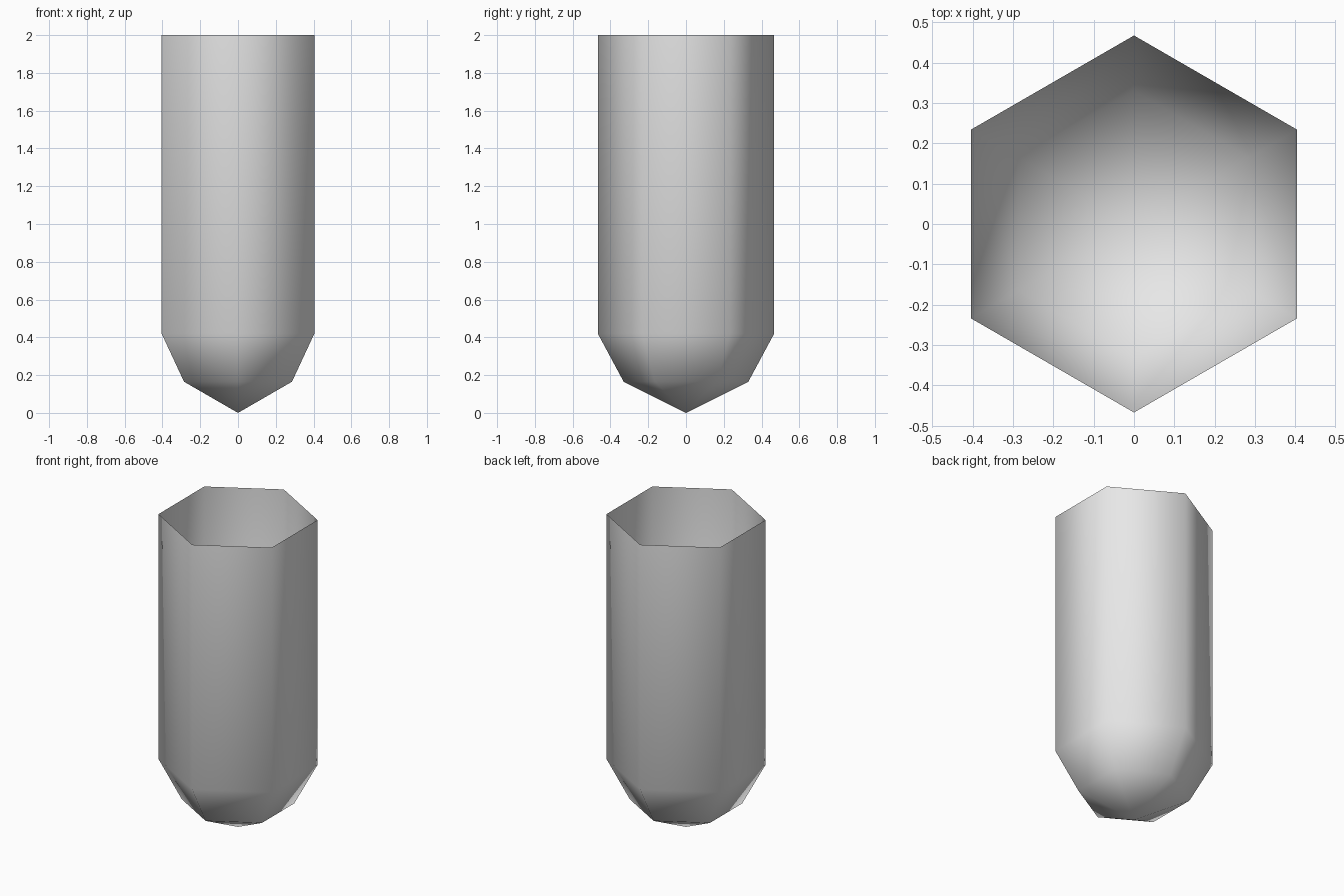
import bpy
import bmesh
from math import sin, cos, pi

cube = bpy.data.objects.get("Cube")
if cube:
    bpy.data.objects.remove(cube, do_unlink=True)

SIDES = 6
# Radius and height of each ring, from the open rim down to the point
PROFILE = [(0.467, 2.0), (0.467, 0.42), (0.33, 0.165)]

# Plain grey material
grey = bpy.data.materials.new("light_grey")
grey.use_nodes = True
colour = (0.8, 0.8, 0.8, 1.0)
grey.diffuse_color = colour
grey.node_tree.nodes["Principled BSDF"].inputs["Base Color"].default_value = colour


def ring(bm, radius, height):
    """Six corners, with one pointing to the back and one to the front."""
    angles = [pi / 2 + 2 * pi * i / SIDES for i in range(SIDES)]
    return [bm.verts.new((radius * cos(a), radius * sin(a), height)) for a in angles]


# Open hexagonal tube with a pointed, rounded-off bottom
bm = bmesh.new()
rings = [ring(bm, r, z) for r, z in PROFILE]
tip = bm.verts.new((0, 0, 0))
for i in range(SIDES):
    j = (i + 1) % SIDES
    for upper, lower in zip(rings, rings[1:]):
        bm.faces.new((upper[i], lower[i], lower[j], upper[j]))
    bm.faces.new((rings[-1][i], tip, rings[-1][j]))
for face in bm.faces:
    face.smooth = True

mesh = bpy.data.meshes.new("open_tube")
bm.to_mesh(mesh)
bm.free()
mesh.materials.append(grey)
tube = bpy.data.objects.new("open_tube", mesh)
bpy.context.collection.objects.link(tube)
